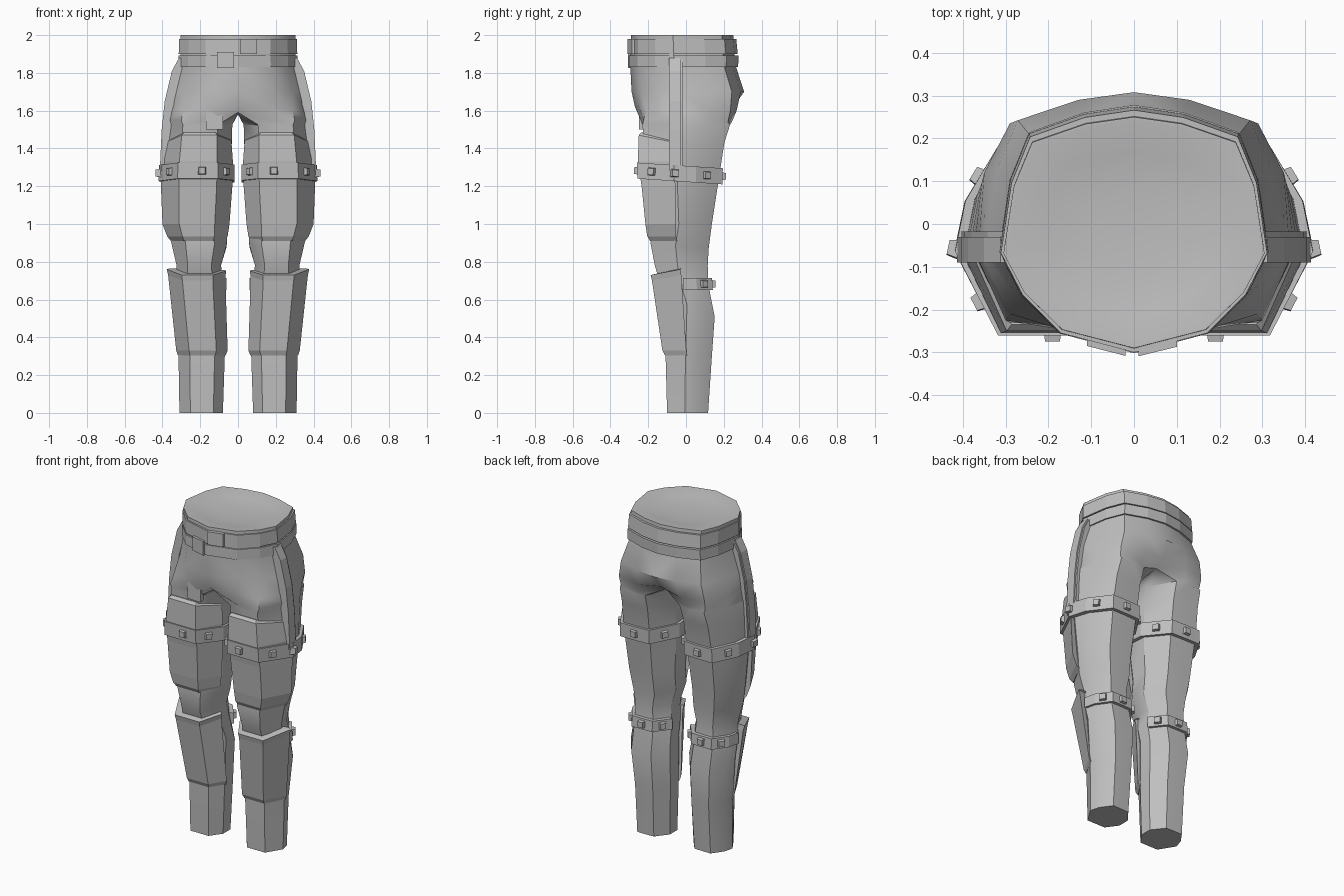
import bpy, bmesh, math
from mathutils import Vector, Matrix

if "Cube" in bpy.data.objects:
    bpy.data.objects.remove(bpy.data.objects["Cube"])

grey = bpy.data.materials.new("mid grey")
grey.diffuse_color = (0.52, 0.52, 0.52, 1)
grey.use_nodes = True
grey.node_tree.nodes["Principled BSDF"].inputs["Base Color"].default_value = grey.diffuse_color

# Cross-sections as (u, v): u runs inner to outer, v runs front to back
LEG = [(.22, 0), (.5, 0), (.75, 0), (1, .43), (.94, .69), (.73, 1), (.48, 1), (.25, .99), (0, .65), (0, .32)]
HIP = [(0, 0), (.55, .08), (.84, .24), (1, .41), (.92, .7), (.78, .89), (.37, .97), (0, 1)]


def leg_ring(z, x0, x1, y0, y1, tilt=0):
    return [Vector((x0 + u * (x1 - x0), y0 + v * (y1 - y0), z + tilt * v)) for u, v in LEG]


def hip_half(z, x, y0, y1):
    return [Vector((u * x, y0 + v * (y1 - y0), z)) for u, v in HIP]


def hip_ring(*row):
    half = hip_half(*row)
    return half + [Vector((-p.x, p.y, p.z)) for p in half[-2:0:-1]]


def finish(name, bm, mirror=False, smooth=0):
    bmesh.ops.recalc_face_normals(bm, faces=bm.faces)
    me = bpy.data.meshes.new(name)
    bm.to_mesh(me)
    bm.free()
    me.materials.append(grey)
    if smooth:
        me.shade_smooth()
        me.set_sharp_from_angle(angle=math.radians(smooth))
    ob = bpy.data.objects.new(name, me)
    bpy.context.collection.objects.link(ob)
    if mirror:
        m = ob.modifiers.new("Mirror", 'MIRROR')
        m.use_clip = True
        m.merge_threshold = 0.001
    return ob


def loft(name, rings, mirror=False, smooth=0):
    """Closed tube through rings of equal size, capped at both ends."""
    bm = bmesh.new()
    rows = [[bm.verts.new(p) for p in r] for r in rings]
    n = len(rows[0])
    for a, b in zip(rows, rows[1:]):
        for i in range(n):
            j = (i + 1) % n
            bm.faces.new((a[i], a[j], b[j], b[i]))
    bm.faces.new(rows[0])
    bm.faces.new(rows[-1])
    return finish(name, bm, mirror, smooth)


def slab(name, x0, x1, ya, yb, z0, z1, depth=.03):
    """Flat plate whose front runs from ya at x0 to yb at x1."""
    loft(name, [[Vector((x0, ya, z)), Vector((x1, yb, z)), Vector((x1, yb + depth, z)),
                 Vector((x0, ya + depth, z))] for z in (z0, z1)])


def studs(name, low, high, spots):
    """Tapered square studs on the edges of a strap, each given as (edge, fraction)."""
    bm = bmesh.new()
    for i, t in spots:
        j = (i + 1) % len(low)
        p = (low[i].lerp(low[j], t) + high[i].lerp(high[j], t)) / 2
        along = (low[j] - low[i]).normalized()
        out = along.cross(Vector((0, 0, 1))).normalized()
        up = out.cross(along)
        m = Matrix((along, up, out)).transposed().to_4x4()
        for v in bmesh.ops.create_cube(bm, size=1)["verts"]:
            s = .046 if v.co.z < 0 else .034
            v.co = m @ Vector((v.co.x * s, v.co.y * s, v.co.z * .034)) + p
    finish(name, bm, True)


# Trousers: half of the hips flowing into one leg, mirrored
bm = bmesh.new()
hips = [(2.0, .305, -.29, .25), (1.84, .305, -.295, .262), (1.70, .348, -.288, .308)]
rows = [[bm.verts.new(p) for p in hip_half(*h)] for h in hips]
seat = [(0, -.27, 1.62), (.15, -.25, 1.62), (.29, -.21, 1.6), (.364, -.06, 1.6), (.35, .12, 1.6),
        (.29, .235, 1.6), (.14, .268, 1.6), (0, .25, 1.62)]
crotch = [(0, -.235, 1.59), (.15, -.24, 1.55), (.30, -.225, 1.55), (.374, -.06, 1.55), (.355, .1, 1.55),
          (.285, .222, 1.54), (.16, .243, 1.54), (0, .19, 1.58), (0, .08, 1.585), (0, -.1, 1.585)]
rows += [[bm.verts.new(p) for p in r] for r in (seat, crotch)]
legs = [(1.525, .03, .379, -.23, .233), (1.43, .033, .387, -.225, .203), (1.28, .035, .395, -.22, .18),
        (1.0, .055, .375, -.17, .137), (.90, .06, .35, -.188, .120, -.03), (.78, .09, .325, -.165, .115),
        (.68, .075, .335, -.135, .118), (.62, .065, .338, -.105, .152, -.11),
        (.30, .07, .315, -.108, .137), (0, .08, .31, -.10, .117)]
rows += [[bm.verts.new(p) for p in leg_ring(*r)] for r in legs]
for a, b in zip(rows, rows[1:]):
    full = len(a) == 10
    for i in range(10 if full else 7):
        j = (i + 1) % 10 if full else i + 1
        bm.faces.new((a[i], a[j], b[j], b[i]))
bm.faces.new(rows[-1])
finish("trousers", bm, True, 32)

# Shallow dished lining inside the waistband
bm = bmesh.new()
centre = Vector((0, -.02, 1.975))
rim = hip_ring(2.0, .305, -.29, .25)
dish = [[bm.verts.new(centre + Vector(((p.x - centre.x) * s, (p.y - centre.y) * s, d)))
         for p in rim] for s, d in ((1, .025), (.97, .025), (.7, .010), (.35, .002))]
hub = bm.verts.new(centre)
for a, b in zip(dish, dish[1:]):
    for i in range(len(rim)):
        j = (i + 1) % len(rim)
        bm.faces.new((a[i], a[j], b[j], b[i]))
for i in range(len(rim)):
    bm.faces.new((dish[-1][i], dish[-1][(i + 1) % len(rim)], hub))
lining = finish("waist_lining", bm, False, 40)
if lining.data.polygons[-1].normal.z < 0:
    lining.data.flip_normals()

# Two stacked waist belts with offset buckles
for name, rows in (("upper_belt", ((1.90, .314, -.300, .274), (1.98, .311, -.300, .266))),
                   ("lower_belt", ((1.83, .316, -.302, .276), (1.893, .314, -.302, .278)))):
    bm = bmesh.new()
    inner = [hip_ring(z, .302, -.285, .247) for z in (rows[1][0], rows[0][0])]
    loop = [[bm.verts.new(p) for p in r] for r in [hip_ring(*rows[0]), hip_ring(*rows[1])] + inner]
    for k in range(4):
        a, b = loop[k], loop[(k + 1) % 4]
        for i in range(len(a)):
            j = (i + 1) % len(a)
            bm.faces.new((a[i], a[j], b[j], b[i]))
    finish(name, bm)
slab("upper_buckle", .01, .10, -.309, -.287, 1.90, 1.98)
slab("lower_buckle", -.11, -.02, -.285, -.308, 1.825, 1.91)

# Small tab beside the fly
slab("fly_tab", -.17, -.08, -.246, -.250, 1.50, 1.61)

# Padded side stripes down the hips
side = [(1.88, .312), (1.81, .350), (1.65, .388), (1.5, .404), (1.28, .414)]
for name, y0, y1, d in (("side_stripe", -.09, -.03, 0), ("side_piping", -.03, -.018, -.008)):
    loft(name, [[Vector((x + d + a, y, z)) for a, y in ((-.05, y0), (0, y0), (0, y1), (-.05, y1))]
                for z, x in side], True)

# Front armour: front part of the leg section, closed inside the leg
FRONT = (9, 0, 1, 2, 3)
thigh = [(1.485, .05, .365, -.235, .2, -.09), (1.47, .035, .385, -.25, .205, -.09),
         (1.33, .027, .405, -.255, .2), (1.2, .03, .408, -.235, .18), (1.0, .045, .40, -.215, .16),
         (.935, .055, .375, -.205, .15), (.91, .068, .355, -.19, .14)]
shin = [(.735, .075, .36, -.165, .17, .07), (.73, .062, .377, -.187, .18, .07),
        (.70, .067, .37, -.18, .18, .07), (.33, .055, .327, -.125, .17), (.305, .065, .318, -.112, .16)]
for name, data in (("thigh_plate", thigh), ("shin_plate", shin)):
    rings = [leg_ring(*r) for r in data]
    loft(name, [[r[i] for i in FRONT] for r in rings], True)

# Thigh straps with studs
low, high = leg_ring(1.24, .018, .42, -.256, .192, -.03), leg_ring(1.325, .018, .418, -.26, .195, -.03)
loft("thigh_strap", [low, high], True)
studs("thigh_studs", low, high, [(9, .55), (0, .75), (2, .4), (3, .05), (4, .4), (5, .95), (7, .5)])

# Calf straps around the back of the knee
low, high = leg_ring(.65, .06, .348, -.13, .142), leg_ring(.715, .06, .345, -.13, .138)
loft("calf_strap", [[r[i] for i in (3, 4, 5, 6, 7, 8)] for r in (low, high)], True)
studs("calf_studs", low, high, [(4, .45), (5, .95), (7, .5)])
